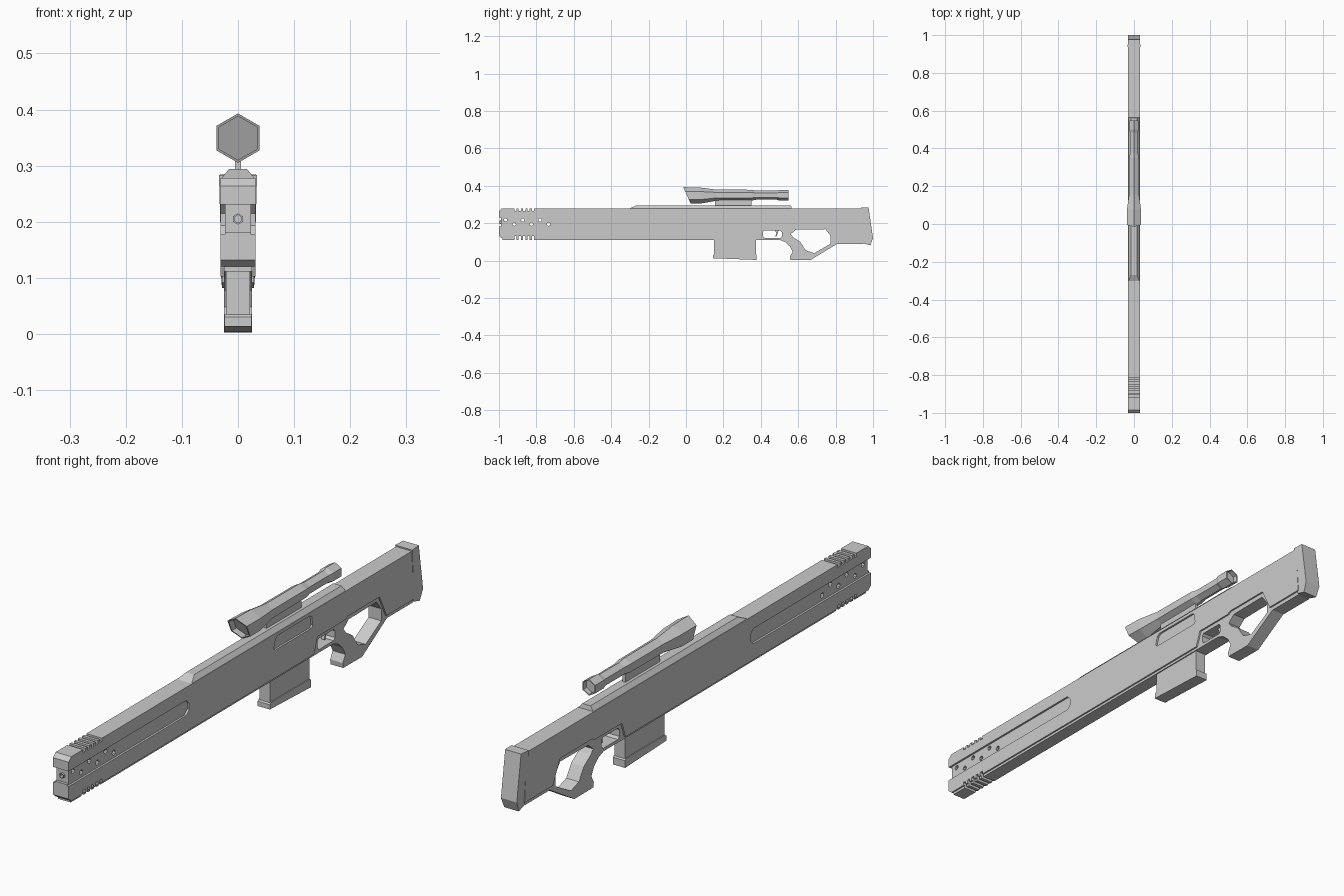
import bpy, bmesh, math
from mathutils import Vector

if "Cube" in bpy.data.objects:
    bpy.data.objects.remove(bpy.data.objects["Cube"], do_unlink=True)

grey = bpy.data.materials.new("plain_grey")
grey.use_nodes = True
COLOR = (0.6, 0.6, 0.6, 1)
grey.diffuse_color = COLOR
grey.node_tree.nodes["Principled BSDF"].inputs["Base Color"].default_value = COLOR


def finish(bm, name):
    bmesh.ops.recalc_face_normals(bm, faces=bm.faces)
    me = bpy.data.meshes.new(name)
    bm.to_mesh(me)
    bm.free()
    ob = bpy.data.objects.new(name, me)
    bpy.context.collection.objects.link(ob)
    me.materials.append(grey)
    return ob


def prism(name, profile, x0, x1):
    """Side profile of (y, z) points extruded from x0 to x1."""
    bm = bmesh.new()
    face = bm.faces.new([bm.verts.new((x0, y, z)) for y, z in profile])
    new = bmesh.ops.extrude_face_region(bm, geom=[face])["geom"]
    bmesh.ops.translate(bm, verts=[v for v in new if isinstance(v, bmesh.types.BMVert)],
                        vec=(x1 - x0, 0, 0))
    return finish(bm, name)


def box(name, x0, x1, y0, y1, z0, z1):
    return prism(name, [(y0, z0), (y1, z0), (y1, z1), (y0, z1)], x0, x1)


def clipped(y0, y1, z0, z1, c):
    """Rectangle with clipped corners."""
    return [(y0 + c, z0), (y1 - c, z0), (y1, z0 + c), (y1, z1 - c),
            (y1 - c, z1), (y0 + c, z1), (y0, z1 - c), (y0, z0 + c)]


def ring(y, z, r, n=8):
    return [(y + r * math.cos(i * math.tau / n), z + r * math.sin(i * math.tau / n))
            for i in range(n)]


def cut(target, cutters):
    for c in cutters:
        c.hide_render = True
        m = target.modifiers.new("cut", "BOOLEAN")
        m.operation, m.solver, m.object = "DIFFERENCE", "EXACT", c
        bpy.context.view_layer.objects.active = target
        bpy.ops.object.modifier_apply(modifier=m.name)
        bpy.data.objects.remove(c, do_unlink=True)


# Wide upper body, stepping up over the grip
body = prism("upper_body", [
    (-1, 0.132), (-0.985, 0.12), (0.385, 0.12), (0.405, 0.176), (0.56, 0.176), (0.575, 0.184),
    (0.755, 0.184), (0.795, 0.102), (0.955, 0.102), (0.945, 0.278), (-0.985, 0.278),
    (-1, 0.264)], -0.031, 0.031)

# Side channels, muzzle notch, port, vent grooves and vent holes
cutters = []
for s in (-1, 1):
    a, b = sorted((s * 0.0235, s * 0.05))
    cutters.append(prism("channel", clipped(-1.1, -0.32, 0.177, 0.231, 0.016), a, b))
cutters.append(box("muzzle_notch", -0.05, 0.05, -1.05, -0.99, 0.182, 0.231))
cutters.append(prism("port", [(0.158, 0.226), (0.166, 0.219), (0.37, 0.219), (0.378, 0.226),
                              (0.372, 0.26), (0.362, 0.266), (0.18, 0.266), (0.168, 0.258)],
                     0.024, 0.05))
groove_ys = [-0.912 + 0.0235 * i for i in range(5)]
for y in groove_ys:
    cutters.append(box("groove", -0.05, 0.05, y - 0.006, y + 0.006, 0.266, 0.3))
    cutters.append(box("groove", -0.05, 0.05, y - 0.006, y + 0.006, 0.09, 0.132))
for i in range(6):
    cutters.append(prism("vent", ring(-0.965 + 0.046 * i, 0.195 if i % 2 else 0.217, 0.009),
                         -0.05, 0.05))
bore = prism("bore", ring(0, 0.205, 0.008, 6), -0.04, 0.04)
bore.rotation_euler = (0, 0, math.pi / 2)
bore.location = (0, -1.0, 0)
bpy.context.view_layer.update()
cutters.append(bore)
cut(body, cutters)

# Barrel tip in the muzzle notch
tip_bm = bmesh.new()
tip = [[tip_bm.verts.new((r * math.sin(i * math.tau / 6), y, 0.205 + r * math.cos(i * math.tau / 6)))
        for i in range(6)] for y, r in ((-0.97, 0.01), (-0.996, 0.01), (-0.996, 0.007), (-0.97, 0.007))]
for a, b in zip(tip, tip[1:]):
    for i in range(6):
        tip_bm.faces.new((a[i], a[(i + 1) % 6], b[(i + 1) % 6], b[i]))
finish(tip_bm, "barrel_tip")

# Narrower lower frame with grip, trigger opening and hand opening
frame = prism("lower_frame", [
    (-0.98, 0.111), (0.5, 0.111), (0.53, 0.1), (0.555, 0.077), (0.57, 0.048), (0.556, 0.022),
    (0.558, 0.004), (0.665, 0.003), (0.805, 0.088), (0.95, 0.088), (0.95, 0.11), (0.8, 0.11),
    (0.762, 0.188), (0.57, 0.188), (0.555, 0.18), (0.4, 0.18), (0.38, 0.122), (-0.98, 0.122)],
    -0.025, 0.025)
cutters = [
    prism("trigger_hole", clipped(0.412, 0.512, 0.122, 0.162, 0.008), -0.05, 0.05),
    prism("hand_hole", [
        (0.56, 0.142), (0.588, 0.166), (0.746, 0.168), (0.773, 0.133), (0.773, 0.09),
        (0.685, 0.04), (0.64, 0.055), (0.612, 0.099), (0.572, 0.126)], -0.05, 0.05)]
cutters += [box("groove", -0.05, 0.05, y - 0.006, y + 0.006, 0.09, 0.13) for y in groove_ys]
cut(frame, cutters)
prism("trigger", [(0.474, 0.166), (0.497, 0.166), (0.49, 0.146), (0.484, 0.128),
                  (0.478, 0.13), (0.483, 0.148)], -0.006, 0.006)

# Butt plate, narrowing at its foot and its rear
butt = prism("butt_plate", [(0.936, 0.283), (0.976, 0.284), (1.0, 0.12), (0.985, 0.082),
                            (0.95, 0.092)], -0.034, 0.034)
for v in butt.data.vertices:
    if v.co.z < 0.1:
        v.co.x *= 0.84
    elif v.co.y > 0.97:
        v.co.x *= 0.92

# Magazine with a thicker base
prism("magazine", [(0.15, 0.02), (0.373, 0.02), (0.373, 0.115), (0.15, 0.115)], -0.021, 0.021)
prism("magazine_base", [(0.145, 0.013), (0.378, 0.004), (0.378, 0.03), (0.37, 0.036),
                        (0.152, 0.036), (0.145, 0.03)], -0.024, 0.024)

# Top rail with sloping sides and ends
bm = bmesh.new()
low = [bm.verts.new((x, y, 0.277)) for x, y in
       ((-0.03, -0.305), (0.03, -0.305), (0.03, 0.565), (-0.03, 0.565))]
top = [bm.verts.new((x, y, 0.294)) for x, y in
       ((-0.016, -0.27), (0.016, -0.27), (0.016, 0.562), (-0.016, 0.562))]
bm.faces.new(low)
bm.faces.new(top)
for i in range(4):
    bm.faces.new((low[i], low[(i + 1) % 4], top[(i + 1) % 4], top[i]))
finish(bm, "top_rail")
box("scope_mount", -0.005, 0.005, 0.155, 0.35, 0.29, 0.335)

# Six-sided scope: (y, radius, centre z), slanted at the front, hollow at both ends
stations = [(0.03, 0.039, 0.349), (0.005, 0.039, 0.349), (0.005, 0.044, 0.349),
            (0.075, 0.043, 0.348), (0.16, 0.03, 0.35), (0.35, 0.029, 0.35),
            (0.375, 0.024, 0.35), (0.485, 0.024, 0.35), (0.5, 0.029, 0.35),
            (0.548, 0.029, 0.35), (0.548, 0.025, 0.35), (0.53, 0.025, 0.35)]
bm = bmesh.new()
rings = []
for k, (y, r, zc) in enumerate(stations):
    slant = -0.45 if k < 3 else 0
    loop = []
    for i in range(6):
        a = i * math.tau / 6
        loop.append(bm.verts.new((r * math.sin(a), y + slant * r * math.cos(a),
                                  zc + r * math.cos(a))))
    rings.append(loop)
for a, b in zip(rings, rings[1:]):
    for i in range(6):
        bm.faces.new((a[i], a[(i + 1) % 6], b[(i + 1) % 6], b[i]))
bm.faces.new(rings[0])
bm.faces.new(rings[-1])
finish(bm, "scope")
